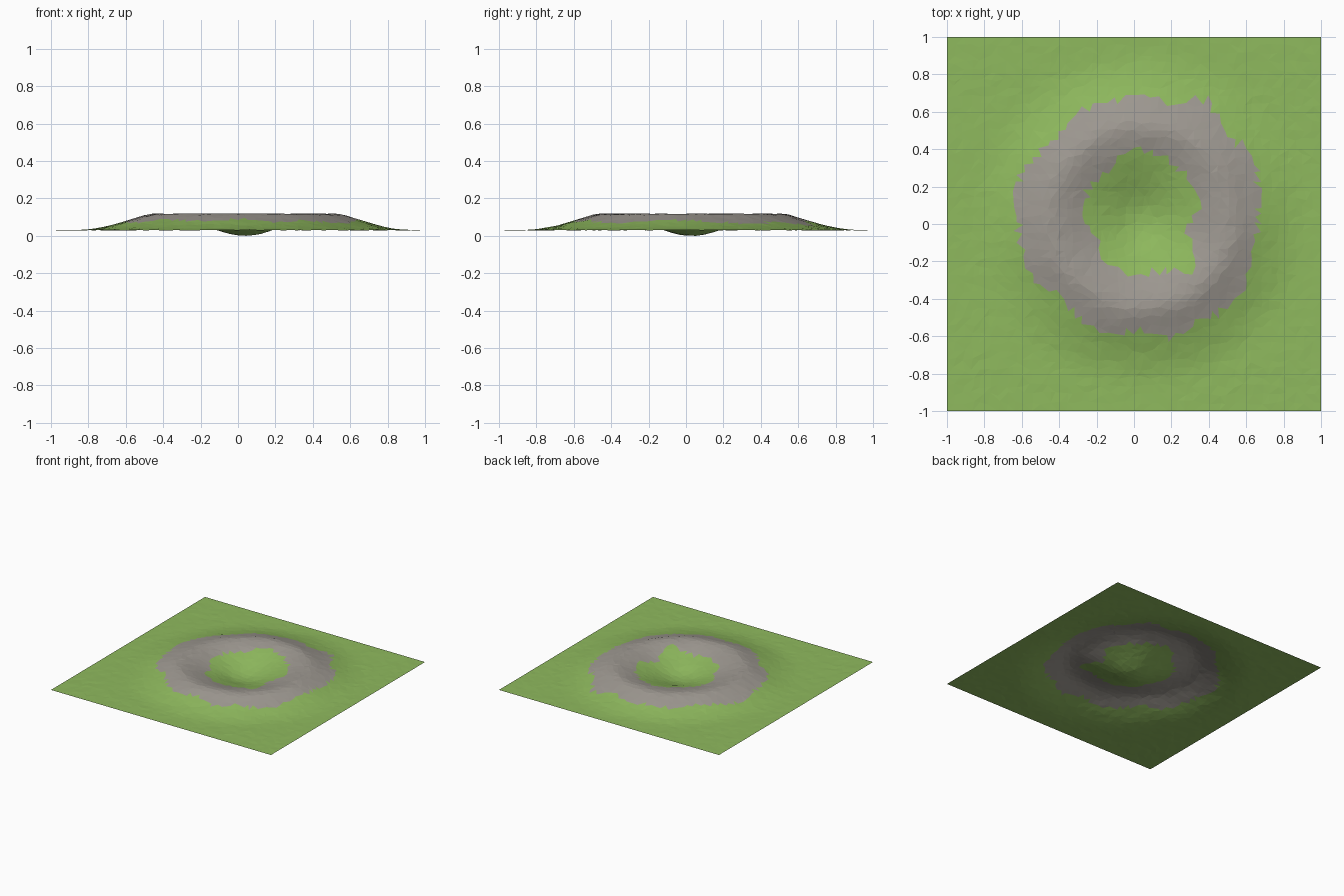
import bpy, bmesh, math, random
from mathutils import Vector, noise

if "Cube" in bpy.data.objects:
    bpy.data.objects.remove(bpy.data.objects["Cube"])

random.seed(4)
CX, CY = 0.035, 0.028          # crater centre
N = 44                         # grid cells per side

# radial height profile (radius, height): bowl, rim, outer slope, plain
PROFILE = [(0, 0.004), (0.05, 0.007), (0.10, 0.018), (0.15, 0.035), (0.22, 0.058),
           (0.30, 0.084), (0.38, 0.107), (0.44, 0.120), (0.48, 0.124), (0.52, 0.119),
           (0.60, 0.094), (0.70, 0.064), (0.78, 0.046), (0.85, 0.037), (0.90, 0.035), (2, 0.035)]

# radius of the ragged rock band every 15 degrees
ROCK_OUT = [.63, .66, .70, .63, .73, .62, .66, .64, .66, .62, .65, .68,
            .65, .65, .65, .58, .62, .65, .59, .66, .63, .67, .66, .63]
ROCK_IN = [.28, .34, .33, .33, .34, .35, .37, .36, .29, .30, .32, .30,
           .30, .25, .26, .31, .29, .30, .31, .30, .32, .40, .33, .26]


def height(r):
    for (r0, z0), (r1, z1) in zip(PROFILE, PROFILE[1:]):
        if r <= r1:
            return z0 + (z1 - z0) * (r - r0) / (r1 - r0)
    return PROFILE[-1][1]


def ring(table, angle):
    t = (angle / (2 * math.pi) % 1) * len(table)
    i, f = int(t), t % 1
    return table[i % len(table)] * (1 - f) + table[(i + 1) % len(table)] * f


def material(name, rgb):
    m = bpy.data.materials.new(name)
    m.diffuse_color = (*rgb, 1)
    m.use_nodes = True
    m.node_tree.nodes["Principled BSDF"].inputs["Base Color"].default_value = m.diffuse_color
    return m


# terrain sheet: jittered grid raised by the crater profile
bm = bmesh.new()
bmesh.ops.create_grid(bm, x_segments=N, y_segments=N, size=1)
step = 2 / N
for v in bm.verts:
    inside = abs(v.co.x) < 0.999 and abs(v.co.y) < 0.999
    if inside:
        v.co.x += random.uniform(-.28, .28) * step
        v.co.y += random.uniform(-.28, .28) * step
    r = math.hypot(v.co.x - CX, v.co.y - CY)
    wobble = 0.015 * noise.noise(Vector((v.co.x * 4, v.co.y * 4, 2)))
    v.co.z = height(max(0, r + wobble * min(1, r * 4)))
    if inside:
        v.co.z += random.uniform(-.001, .001)
low = min(v.co.z for v in bm.verts)
for v in bm.verts:
    v.co.z -= low
bmesh.ops.triangulate(bm, faces=bm.faces[:], quad_method='SHORT_EDGE')

# rock on the rim band, grass elsewhere
for f in bm.faces:
    c = f.calc_center_median()
    dx, dy = c.x - 0.03, c.y - 0.03
    r, a = math.hypot(dx, dy), math.atan2(dy, dx)
    f.material_index = int(ring(ROCK_IN, a) < r < ring(ROCK_OUT, a))
    f.smooth = False

mesh = bpy.data.meshes.new("crater_terrain")
bm.to_mesh(mesh)
bm.free()
mesh.materials.append(material("grass green", (0.275, 0.49, 0.112)))
mesh.materials.append(material("rock grey", (0.345, 0.32, 0.287)))
bpy.context.collection.objects.link(bpy.data.objects.new("crater_terrain", mesh))
